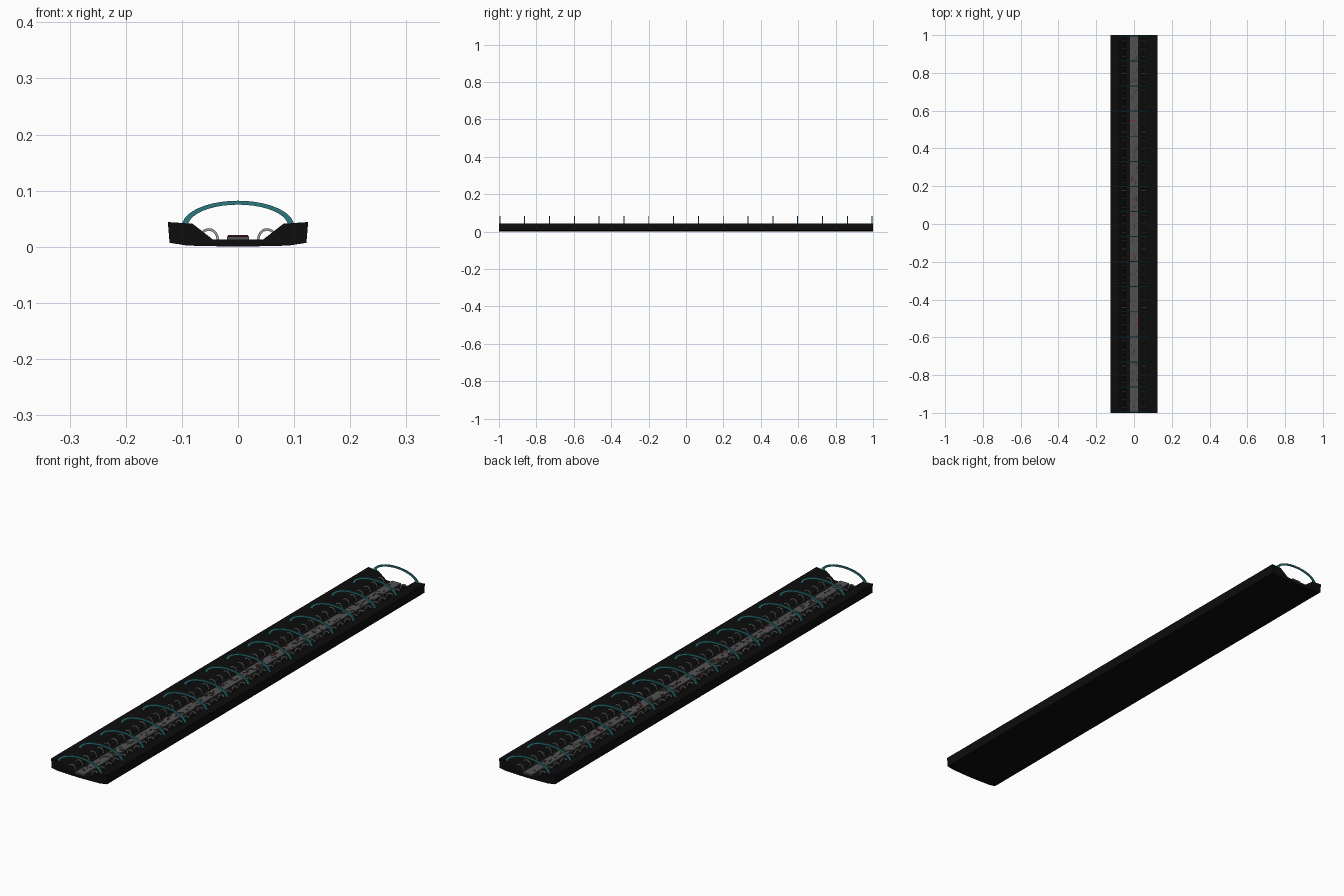
import bpy, math, random

random.seed(4)
cube = bpy.data.objects.get("Cube")
if cube:
    bpy.data.objects.remove(cube, do_unlink=True)


def material(name, r, g, b):
    m = bpy.data.materials.new(name)
    m.use_nodes = True
    m.diffuse_color = (r, g, b, 1)
    m.node_tree.nodes["Principled BSDF"].inputs["Base Color"].default_value = (r, g, b, 1)
    return m


black = material("black", 0.004, 0.004, 0.004)
teal = material("teal", 0.025, 0.19, 0.21)
pale = material("pale grey", 0.32, 0.32, 0.3)
grey = material("mid grey", 0.085, 0.085, 0.085)
dark = material("dark grey", 0.04, 0.04, 0.04)
red = material("red", 0.3, 0.02, 0.02)


def make(name, verts, faces, mat):
    me = bpy.data.meshes.new(name)
    me.from_pydata(verts, [], faces)
    me.materials.append(mat)
    ob = bpy.data.objects.new(name, me)
    bpy.context.collection.objects.link(ob)
    return ob


def prism(outline, y0, y1):
    """Extrude a counter-clockwise x-z outline along y."""
    n = len(outline)
    verts = [(x, y, z) for y in (y0, y1) for x, z in outline]
    faces = [tuple(range(n)), tuple(range(2 * n - 1, n - 1, -1))]
    faces += [(i, i + n, (i + 1) % n + n, (i + 1) % n) for i in range(n)]
    return verts, faces


def arc_band(cx, cz, outer, inner, steps):
    """Half-ring band as rings of four corners would see it: outer arc then inner arc back."""
    def arc(radii):
        return [(cx + radii[0] * math.cos(math.pi * i / steps),
                 cz + radii[1] * math.sin(math.pi * i / steps)) for i in range(steps + 1)]
    return arc(outer) + arc(inner)[::-1]


def row(name, bands, ys, depth, mat):
    """Repeat band outlines at several y positions in one mesh."""
    verts, faces = [], []
    for y in ys:
        for band in bands:
            n, base = len(band), len(verts)
            v, f = prism(band, y - depth / 2, y + depth / 2)
            verts += v
            # end caps are split into quads between the outer and inner arc
            for k in range(n // 2 - 1):
                quad = (k, k + 1, n - 2 - k, n - 1 - k)
                f += [quad, tuple(q + n for q in reversed(quad))]
            faces += [tuple(i + base for i in p) for p in f[2:]]
    return make(name, verts, faces, mat)


# Channel body: shallow trough with raised banks, mirrored across x
half = [(0.09, 0.002), (0.122, 0.007), (0.125, 0.044), (0.081, 0.041), (0.045, 0.013)]
trough = [(0, 0)] + half + [(-x, z) for x, z in reversed(half)]
make("channel_body", *prism(trough, -1, 1), black)


# Central strip along the floor
def box(x0, x1, z0, z1, y0, y1):
    return prism([(x0, z0), (x1, z0), (x1, z1), (x0, z1)], y0, y1)


make("centre_strip", *box(-0.02, 0.02, 0.012, 0.018, -1, 1), grey)


# Small blocks scattered on the strip
def scatter(name, count, reach, height, mat):
    verts, faces = [], []
    for _ in range(count):
        x, y = random.uniform(-0.016, 0.016), random.uniform(-reach, reach)
        w, d = random.uniform(0.001, 0.003), random.uniform(0.002, 0.008)
        v, f = box(x - w, x + w, 0.0175, height, y - d, y + d)
        faces += [tuple(i + len(verts) for i in p) for p in f]
        verts += v
    make(name, verts, faces, mat)


scatter("dark_blocks", 130, 0.97, 0.0195, dark)
scatter("red_blocks", 45, 0.6, 0.0205, red)

# Large arches spanning the channel
spacing = 1.991 / 15
arch = arc_band(0, 0.037, (0.1, 0.045), (0.089, 0.038), 20)
row("arches", [arch], [-0.9955 + i * spacing for i in range(16)], 0.005, teal)

# Small hoops along both sides of the floor
hoops = [arc_band(s * 0.052, 0.013, (0.018, 0.02), (0.0135, 0.0155), 12) for s in (-1, 1)]
row("side_hoops", hoops, [-0.973 + i * spacing / 3 for i in range(45)], 0.003, pale)
